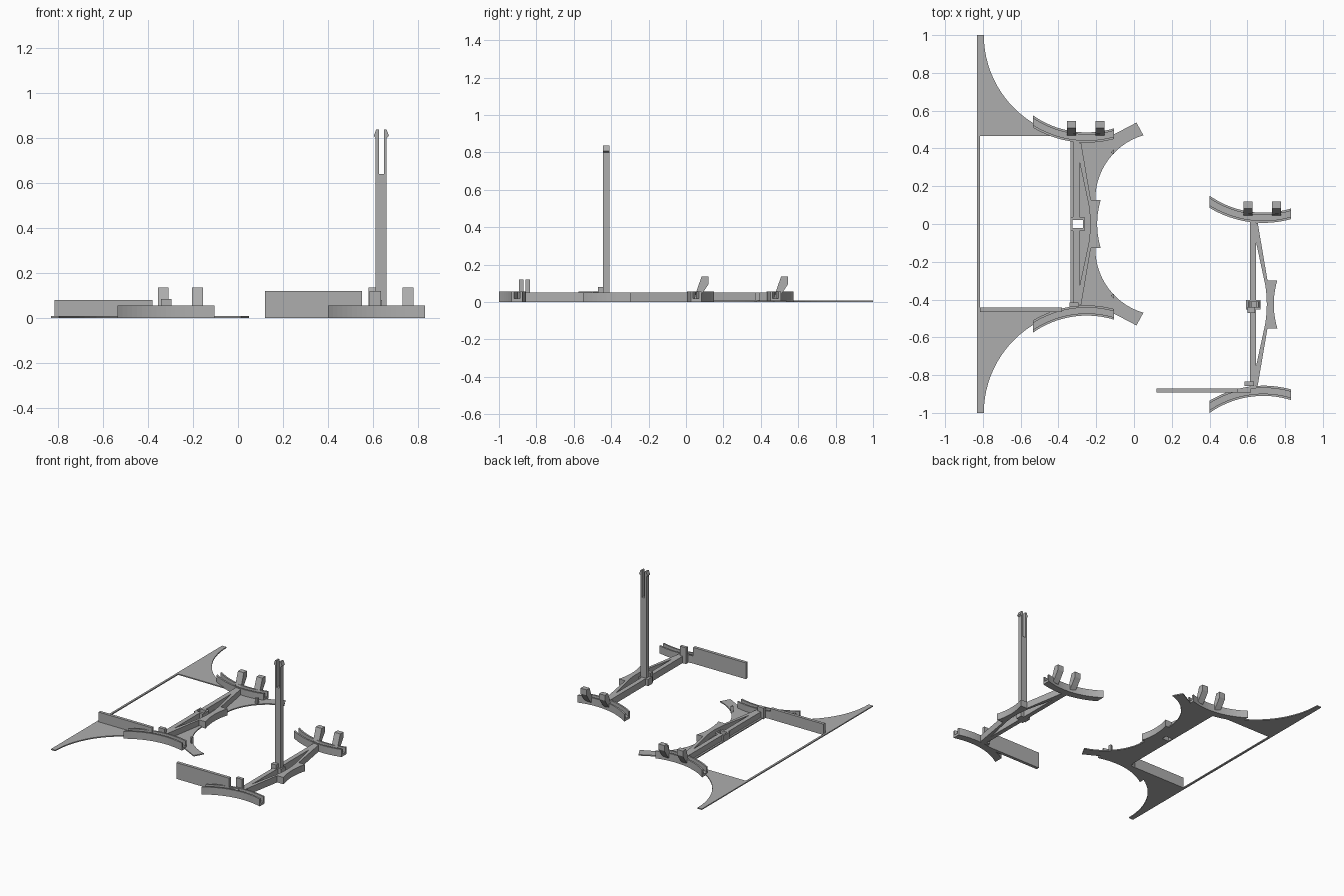
import bpy, bmesh, math

if "Cube" in bpy.data.objects:
    bpy.data.objects.remove(bpy.data.objects["Cube"])

grey = bpy.data.materials.new("light_grey")
grey.diffuse_color = (0.42, 0.42, 0.42, 1)
grey.use_nodes = True
grey.node_tree.nodes["Principled BSDF"].inputs["Base Color"].default_value = grey.diffuse_color


def finish(name, bm):
    bmesh.ops.recalc_face_normals(bm, faces=bm.faces)
    me = bpy.data.meshes.new(name)
    bm.to_mesh(me)
    bm.free()
    ob = bpy.data.objects.new(name, me)
    me.materials.append(grey)
    bpy.context.collection.objects.link(ob)
    return ob


def prism(name, pts, lo, hi, axis='z'):
    """Extrude a closed outline along an axis (pts are the other two coordinates)."""
    put = {'x': lambda p, h: (h, p[0], p[1]),
           'y': lambda p, h: (p[0], h, p[1]),
           'z': lambda p, h: (p[0], p[1], h)}[axis]
    bm = bmesh.new()
    a = [bm.verts.new(put(p, lo)) for p in pts]
    b = [bm.verts.new(put(p, hi)) for p in pts]
    bm.faces.new(a)
    bm.faces.new(b)
    n = len(pts)
    for i in range(n):
        j = (i + 1) % n
        bm.faces.new((a[i], a[j], b[j], b[i]))
    return finish(name, bm)


def box(name, x0, x1, y0, y1, z0, z1):
    return prism(name, [(x0, y0), (x1, y0), (x1, y1), (x0, y1)], z0, z1)


def arc(cx, cy, r, a0, a1, n=14):
    return [(cx + r * math.cos(math.radians(a0 + (a1 - a0) * i / n)),
             cy + r * math.sin(math.radians(a0 + (a1 - a0) * i / n))) for i in range(n + 1)]


def flip(pts, s, cy=0):
    return [(x, cy + s * y) for x, y in pts]


def channel_arm(name, dx, dy, s):
    """Curved U channel with ends cut square to x."""
    cx, cy, ro, ri, t = -0.25, 0.981, 0.55, 0.496, 0.012
    sec = [(ro, 0), (ro, .055), (ro - t, .055), (ro - t, .018),
           (ri + t, .018), (ri + t, .055), (ri, .055), (ri, 0)]
    bm = bmesh.new()
    rows = []
    for i in range(21):
        x = -0.535 + 0.43 * i / 20
        rows.append([bm.verts.new((x + dx, dy + s * (cy - math.sqrt(r * r - (x - cx) ** 2)), z))
                     for r, z in sec])
    for p, q in zip(rows, rows[1:]):
        for k in range(8):
            m = (k + 1) % 8
            bm.faces.new((p[k], p[m], q[m], q[k]))
    bm.faces.new(rows[0])
    bm.faces.new(rows[-1])
    return finish(name, bm)


def spine(tag, dx, dy):
    """Parts shared by both frames: arms, clips, beam, braces, curved pad."""
    for s, side in ((1, "back"), (-1, "front")):
        channel_arm(f"{tag}_{side}_arm", dx, dy, s)
        brace = [(-.295, .43), (-.28, .43), (-.228, .125), (-.245, .125), (-.289, .33)]
        prism(f"{tag}_{side}_brace", flip([(x + dx, y) for x, y in brace], s, dy), 0, .05)
        # beam half, stopping at the central socket
        y0, y1 = sorted((dy + s * .02, dy + s * .437))
        box(f"{tag}_{side}_beam", -.322 + dx, -.289 + dx, y0, y1, 0, .05)
    # leaning clips on the back arm
    clip = [(.468, .015), (.48, .055), (.508, .135), (.545, .135), (.545, .095),
            (.515, .05), (.49, .02)]
    for x in (-.332, -.18):
        prism(f"{tag}_clip", [(y + dy, z) for y, z in clip], x + dx - .024, x + dx + .024, 'x')
    # pad curved in plan
    n = 10
    ys = [-.127 + .254 * i / n for i in range(n + 1)]
    left = [(-.232 + dx - .8 * y * y, y + dy) for y in ys]
    right = [(-.195 + dx + 1.15 * y * y, y + dy) for y in ys]
    prism(f"{tag}_pad", left + right[::-1], 0, .05)


# ---- wide frame with thin base plate ----
T = .008
spine("base", 0, 0)
box("edge_bar", -.83, -.815, -1, 1, 0, T)
R = .546
end = math.degrees(math.acos(-(R - .26) / R))
fin = [(-.815, .465), (-.815, 1)] + arc(-.795 + R, 1, R, 180, 360 - end) + [(-.42, .465)]
c = .354
lobe = ([(-.335, 0), (-.325, 0), (-.325, .02), (-.27, .02), (-.27, 0), (-.205, 0)]
        + arc(-.205 + c, .13, c, 180, 106.3)
        + [(.013, .537), (-.105, .475), (-.25, .45), (-.335, .45)])
peg = [(-.125, .378), (-.105, .37), (-.105, .395)]
for s, side in ((1, "back"), (-1, "front")):
    prism(f"{side}_fin_plate", flip(fin, s), 0, T)
    prism(f"{side}_lobe_plate", flip(lobe, s), 0, T)
    prism(f"{side}_peg", flip(peg, s), 0, .05)
    # socket walls across the beam
    y0, y1 = sorted((s * .02, s * .038))
    box(f"{side}_socket_wall", -.335, -.262, y0, y1, 0, .05)
box("socket_left_wall", -.335, -.325, -.02, .02, 0, .05)
box("socket_right_wall", -.27, -.26, -.02, .02, 0, .05)
box("base_side_wall", -.815, -.38, -.465, -.443, 0, .08)
box("base_post", -.342, -.295, -.44, -.415, 0, .083)

# ---- narrow frame with mast ----
DX, DY = .935, -.425
spine("upright", DX, DY)
box("upright_side_wall", .12, .55, -.893, -.87, 0, .12)
box("upright_wall_tab", .54, .62, -.893, -.87, 0, .05)
box("upright_post", .585, .635, -.858, -.835, 0, .12)
box("mast_collar", .592, .67, -.452, -.403, 0, .05)
box("collar_stop", .6, .64, -.47, -.44, 0, .08)

# slotted mast with barbed tip
mast = [(.612, 0), (.66, 0), (.66, .8), (.671, .808), (.66, .837), (.648, .837),
        (.648, .64), (.626, .64), (.626, .837), (.614, .837), (.603, .808), (.612, .8)]
prism("mast", mast, -.443, -.41, 'y')
